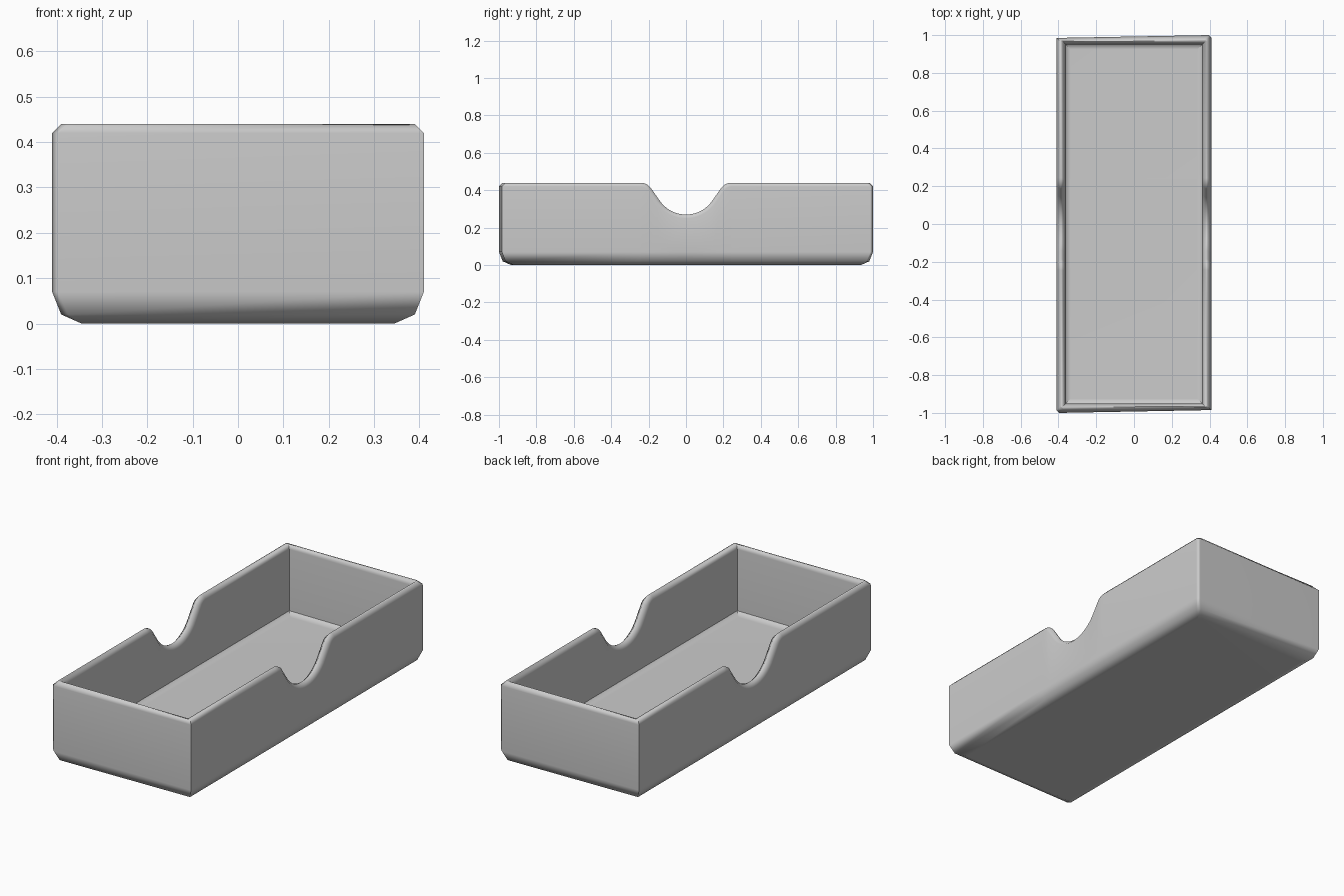
import bpy, bmesh, math

cube = bpy.data.objects.get("Cube")
if cube:
    bpy.data.objects.remove(cube, do_unlink=True)

HALF_X, HALF_Y, TOP = 0.41, 1.0, 0.44
CORNER = 0.015      # chamfer of the outer vertical corners
BEVEL = 0.02        # rim bevel

grey = bpy.data.materials.new("plain grey")
grey.use_nodes = True
colour = (0.6, 0.6, 0.6, 1)
grey.diffuse_color = colour
grey.node_tree.nodes["Principled BSDF"].inputs["Base Color"].default_value = colour


def notch_curve():
    """Rim line (y, z, angle): round scoop below, rounded shoulders above."""
    scoop, shoulder, low, end = 0.17, 0.07, 0.27, 0.244
    steep = math.radians(55)
    half = []
    for i in range(11):
        a = steep * i / 10
        half.append((scoop * math.sin(a), low + scoop * (1 - math.cos(a)), a))
    for i in range(9):
        a = steep * (1 - i / 8)
        half.append((end - shoulder * math.sin(a),
                     TOP - shoulder * (1 - math.cos(a)), a))
    return [(-y, z, -a) for y, z, a in reversed(half[1:])] + half


NOTCH = notch_curve()

# Wall section: (inset, height, rim drop, corner chamfer)
# A height of None follows the notched rim
SECTION = [
    (0.065, 0.0, 0, CORNER),
    (0.02, 0.02, 0, CORNER),
    (0.0, 0.07, 0, CORNER),
    (0.0, None, BEVEL, CORNER),
    (0.02, None, 0, CORNER),
    (0.03, None, 0, 0),
    (0.05, None, BEVEL, 0),
    (0.05, 0.09, 0, 0),
    (0.075, 0.07, 0, 0),
]


def ring_points(inset, height, drop, chamfer):
    x, y_end = HALF_X - inset, HALF_Y - inset
    level = TOP - drop if height is None else height
    side = [(x - chamfer, -y_end, level), (x, chamfer - y_end, level)]
    for y, z, a in NOTCH:
        if height is None:
            side.append((x, y + drop * math.sin(a), z - drop * math.cos(a)))
        else:
            side.append((x, y, height))
    side.append((x, y_end - chamfer, level))
    side.append((x - chamfer, y_end, level))
    side.pop(0)
    # The other long side is the same, turned half way round
    return side + [(-px, -py, pz) for px, py, pz in side]


# Tray: loft the wall section around the outline, then close base and floor
bm = bmesh.new()
rings = [[bm.verts.new(p) for p in ring_points(*s)] for s in SECTION]
count = len(rings[0])
for low, high in zip(rings, rings[1:]):
    for i in range(count):
        j = (i + 1) % count
        bm.faces.new((low[i], low[j], high[j], high[i]))
bm.faces.new(list(reversed(rings[0])))
bm.faces.new(rings[-1])
bmesh.ops.remove_doubles(bm, verts=bm.verts, dist=0.0001)
bmesh.ops.recalc_face_normals(bm, faces=bm.faces)

mesh = bpy.data.meshes.new("tray")
bm.to_mesh(mesh)
bm.free()
mesh.materials.append(grey)
tray = bpy.data.objects.new("tray", mesh)
bpy.context.collection.objects.link(tray)

# Soft rim, crisp inner corners
bpy.ops.object.select_all(action='DESELECT')
tray.select_set(True)
bpy.context.view_layer.objects.active = tray
bpy.ops.object.shade_smooth_by_angle(angle=math.radians(48))
weighted = tray.modifiers.new("flat walls", 'WEIGHTED_NORMAL')
weighted.keep_sharp = True
